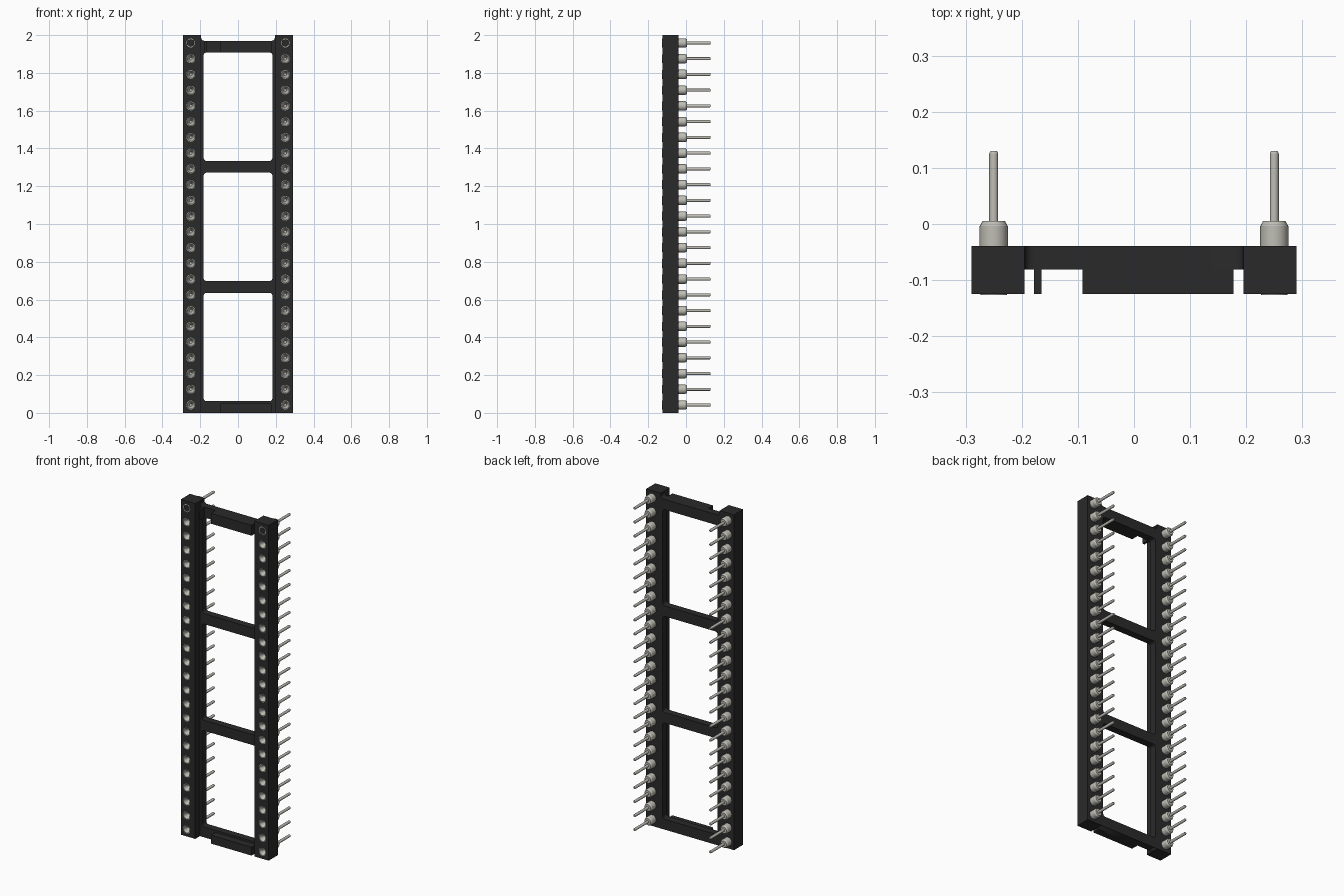
import bpy, bmesh, math

cube = bpy.data.objects.get("Cube")
if cube:
    bpy.data.objects.remove(cube)


def material(name, rgb, rough):
    m = bpy.data.materials.new(name)
    m.use_nodes = True
    m.diffuse_color = (*rgb, 1)
    b = m.node_tree.nodes["Principled BSDF"]
    b.inputs["Base Color"].default_value = (*rgb, 1)
    b.inputs["Roughness"].default_value = rough
    return m


BLACK = material("black plastic", (0.023, 0.023, 0.023), 0.6)
METAL = material("pale grey metal", (0.52, 0.51, 0.46), 0.5)

Y_FRONT, Y_STEP, Y_BACK = -0.125, -0.081, -0.039   # body depth levels
RAIL_IN, RAIL_OUT = 0.195, 0.29
COUNT = 24
PITCH = 2 / COUNT
PIN_X = 0.25


def make_object(name, bm, mat):
    bmesh.ops.recalc_face_normals(bm, faces=bm.faces)
    me = bpy.data.meshes.new(name)
    bm.to_mesh(me)
    bm.free()
    me.materials.append(mat)
    ob = bpy.data.objects.new(name, me)
    bpy.context.collection.objects.link(ob)
    return ob


def box(name, x0, x1, y0, y1, z0, z1):
    bm = bmesh.new()
    bmesh.ops.create_cube(bm, size=1)
    for v in bm.verts:
        v.co = ((x0 + x1) / 2 + v.co.x * (x1 - x0),
                (y0 + y1) / 2 + v.co.y * (y1 - y0),
                (z0 + z1) / 2 + v.co.z * (z1 - z0))
    return make_object(name, bm, BLACK)


def activate(ob):
    bpy.ops.object.select_all(action='DESELECT')
    ob.select_set(True)
    bpy.context.view_layer.objects.active = ob


def lathe(name, profile, sides):
    """Closed solid turned around the y axis from (radius, y) pairs."""
    bm = bmesh.new()
    rings = [[bm.verts.new((r * math.cos(2 * math.pi * i / sides), y,
                            r * math.sin(2 * math.pi * i / sides)))
              for i in range(sides)] for r, y in profile]
    for a, b in zip(rings, rings[1:]):
        for i in range(sides):
            j = (i + 1) % sides
            bm.faces.new((a[i], a[j], b[j], b[i]))
    bm.faces.new(rings[0])
    bm.faces.new(rings[-1])
    return make_object(name, bm, METAL)


def arc(cx, cz, r, start, steps=5):
    """Quarter circle, counter-clockwise from the start angle."""
    return [(cx + r * math.cos(math.radians(start + 90 * i / steps)),
             cz + r * math.sin(math.radians(start + 90 * i / steps)))
            for i in range(steps + 1)]


def rounded_rect(x, z0, z1, r):
    return (arc(x - r, z1 - r, r, 0) + arc(-x + r, z1 - r, r, 90)
            + arc(-x + r, z0 + r, r, 180) + arc(x - r, z0 + r, r, 270))


# Ladder plate: cross bars with three rounded windows and a filleted top edge
f = 0.017
top = 1.97
outline = ([(-RAIL_IN, 0), (RAIL_IN, 0)]
           + arc(RAIL_IN - f, top + f, f, 270)[::-1]
           + arc(-RAIL_IN + f, top + f, f, 180)[::-1])
loops = [outline] + [rounded_rect(0.182, a, b, 0.016)
                     for a, b in ((0.062, 0.636), (0.698, 1.272), (1.334, 1.908))]
curve = bpy.data.curves.new("ladder_plate", 'CURVE')
curve.dimensions = '2D'
curve.fill_mode = 'BOTH'
curve.extrude = (Y_BACK - Y_STEP) / 2
for pts in loops:
    sp = curve.splines.new('POLY')
    sp.points.add(len(pts) - 1)
    for p, (x, z) in zip(sp.points, pts):
        p.co = (x, z, 0, 1)
    sp.use_cyclic_u = True
plate = bpy.data.objects.new("ladder_plate", curve)
bpy.context.collection.objects.link(plate)
plate.rotation_euler = (math.pi / 2, 0, 0)
plate.location.y = (Y_BACK + Y_STEP) / 2
curve.materials.append(BLACK)
activate(plate)
bpy.ops.object.convert(target='MESH')

# Thick front portions of the end bars, and a small key tab
box("top_bar_block", -0.092, 0.177, Y_FRONT, Y_STEP, 1.908, 1.97)
box("top_bar_tab", -0.178, -0.165, Y_FRONT, Y_STEP, 1.908, 1.97)
box("bottom_bar_block", -0.092, 0.177, Y_FRONT, Y_STEP, 0, 0.05)

# Side rails with a row of sockets cut into the front
for side, s in (("left", 1), ("right", -1)):
    x0, x1 = sorted((s * RAIL_IN, s * RAIL_OUT))
    rail = box(side + "_rail", x0, x1, Y_FRONT, Y_BACK, 0, 2)
    bm = bmesh.new()
    for i in range(COUNT):
        start = len(bm.verts)
        bmesh.ops.create_cone(bm, cap_ends=True, segments=20, radius1=0.0235,
                              radius2=0.0235, depth=0.08)
        bm.verts.ensure_lookup_table()
        for v in bm.verts[start:]:
            x, y, z = v.co
            v.co = (x + s * PIN_X, z - 0.12, y + PITCH * (i + 0.5))
    cutter = make_object(side + "_socket_cutter", bm, BLACK)
    cutter.hide_render = True
    mod = rail.modifiers.new("sockets", 'BOOLEAN')
    mod.operation = 'DIFFERENCE'
    mod.solver = 'EXACT'
    mod.object = cutter
    activate(rail)
    bpy.ops.object.modifier_apply(modifier=mod.name)
    bpy.data.objects.remove(cutter)

# Turned pins: tapered cup at the front, collar and thin leg at the back
PROFILE = [(0.007, -0.088), (0.010, -0.102), (0.020, -0.1265), (0.0235, -0.1265),
           (0.0235, -0.045), (0.025, -0.045), (0.025, -0.004), (0.020, 0.005),
           (0.008, 0.005), (0.008, 0.126), (0.006, 0.13)]
pin = lathe("pin", PROFILE, 20)
activate(pin)
bpy.ops.object.shade_smooth_by_angle(angle=math.radians(25))
for side, s in (("left", 1), ("right", -1)):
    for i in range(COUNT):
        ob = bpy.data.objects.new(f"{side}_pin_{i + 1}", pin.data)
        ob.location = (s * PIN_X, 0, PITCH * (i + 0.5))
        bpy.context.collection.objects.link(ob)
bpy.data.objects.remove(pin)
